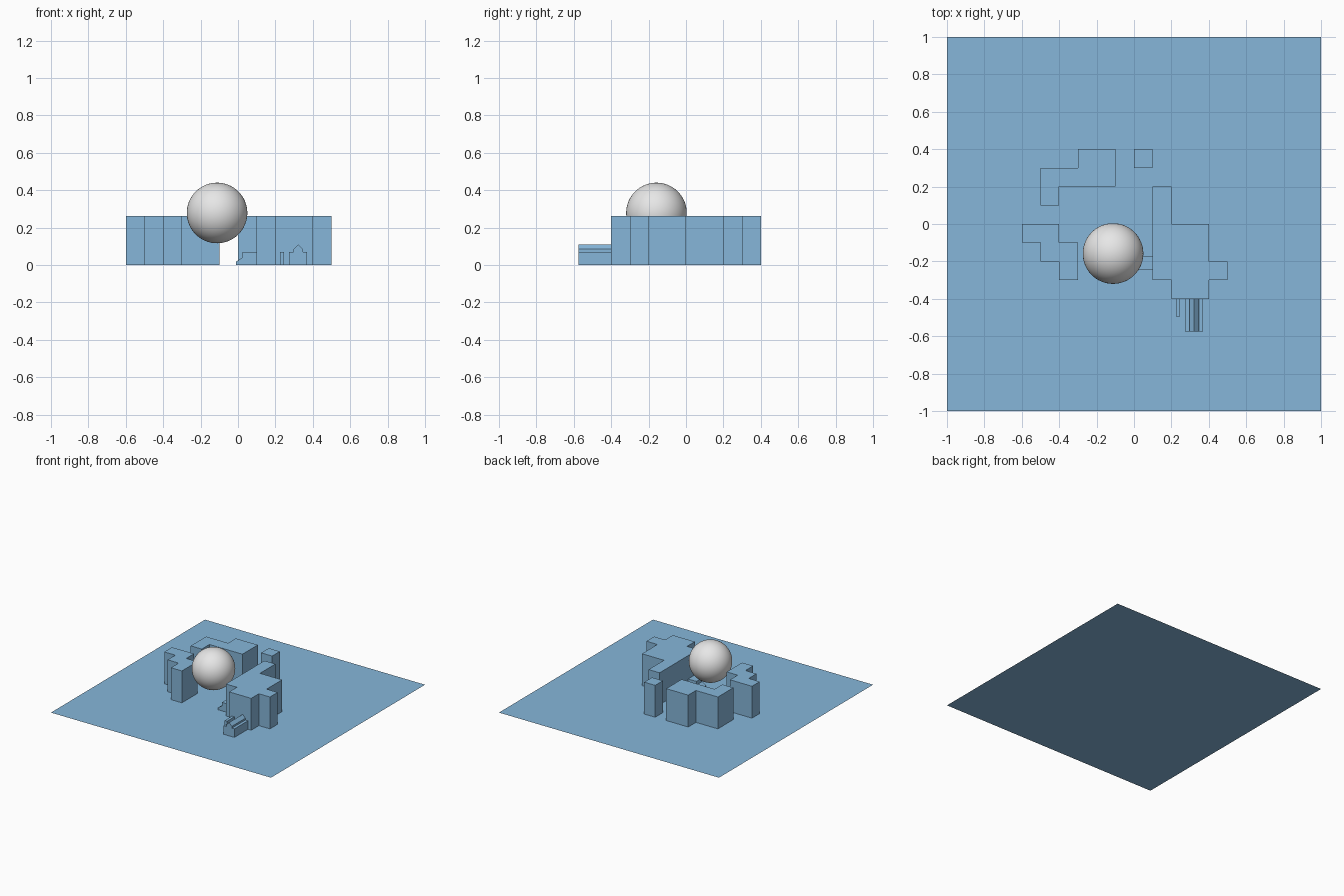
import bpy, bmesh
from mathutils import Vector

if "Cube" in bpy.data.objects:
    bpy.data.objects.remove(bpy.data.objects["Cube"])


def material(name, rgb):
    m = bpy.data.materials.new(name)
    m.diffuse_color = (*rgb, 1)
    m.use_nodes = True
    m.node_tree.nodes["Principled BSDF"].inputs["Base Color"].default_value = m.diffuse_color
    return m


BLUE = material("soft blue", (0.24, 0.47, 0.70))
GREY = material("light grey", (0.8, 0.8, 0.8))


def finish(name, bm, mat):
    me = bpy.data.meshes.new(name)
    bm.to_mesh(me)
    bm.free()
    me.materials.append(mat)
    ob = bpy.data.objects.new(name, me)
    bpy.context.collection.objects.link(ob)
    return ob


def prism(name, outline, offset):
    """Extrude a flat outline along an offset into a closed solid."""
    bm = bmesh.new()
    face = bm.faces.new([bm.verts.new(p) for p in outline])
    ext = bmesh.ops.extrude_face_region(bm, geom=[face], use_keep_orig=True)
    moved = [g for g in ext["geom"] if isinstance(g, bmesh.types.BMVert)]
    bmesh.ops.translate(bm, vec=Vector(offset), verts=moved)
    bmesh.ops.recalc_face_normals(bm, faces=bm.faces)
    return finish(name, bm, BLUE)


# ground sheet
bm = bmesh.new()
bmesh.ops.create_grid(bm, x_segments=1, y_segments=1, size=1)
finish("base_sheet", bm, BLUE)

# tall blocks: plan outlines in tenths of a unit
blocks = {
    "back_block": [(-5, 1), (-4, 1), (-4, 2), (-1, 2), (-1, 4), (-3, 4), (-3, 3), (-5, 3)],
    "back_post": [(0, 3), (1, 3), (1, 4), (0, 4)],
    "left_block": [(-6, 0), (-6, -1), (-5, -1), (-5, -2), (-4, -2), (-4, -3),
                   (-3, -3), (-3, -1), (-4, -1), (-4, 0)],
    "right_block": [(1, 2), (1, -3), (2, -3), (2, -4), (4, -4), (4, -3),
                    (5, -3), (5, -2), (4, -2), (4, 0), (2, 0), (2, 2)],
}
for name, pts in blocks.items():
    prism(name, [(x / 10, y / 10, 0) for x, y in pts], (0, 0, 0.262))

# low details: front profiles (x, z) running from y0 to y1
details = {
    "inner_step": (-0.245, -0.17, [(-0.01, 0), (0.1, 0), (0.1, 0.07), (0.025, 0.07),
                                   (0.025, 0.04), (-0.01, 0.018)]),
    "front_post": (-0.495, -0.4, [(0.225, 0), (0.247, 0), (0.247, 0.07), (0.225, 0.07)]),
    "front_ridge": (-0.575, -0.4, [(0.273, 0), (0.37, 0), (0.37, 0.07), (0.347, 0.07),
                                   (0.347, 0.085), (0.322, 0.11), (0.297, 0.085),
                                   (0.297, 0.07), (0.273, 0.07)]),
}
for name, (y0, y1, pts) in details.items():
    prism(name, [(x, y0, z) for x, z in pts], (0, y1 - y0, 0))

# ball resting among the blocks
bm = bmesh.new()
bmesh.ops.create_uvsphere(bm, u_segments=64, v_segments=32, radius=0.162)
bmesh.ops.translate(bm, vec=(-0.112, -0.158, 0.278), verts=bm.verts)
for f in bm.faces:
    f.smooth = True
finish("ball", bm, GREY)
